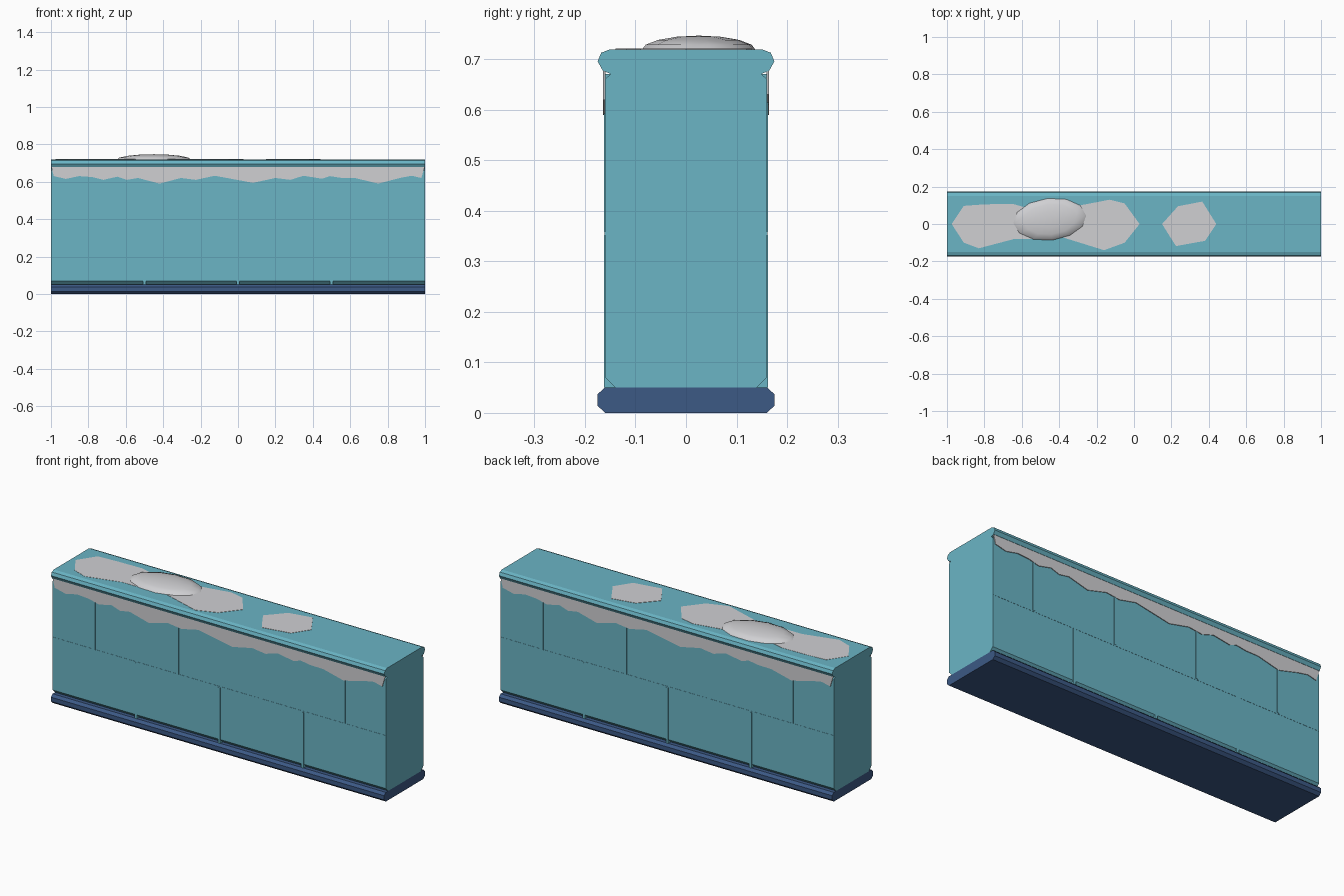
import bpy, bmesh, math
from mathutils import Matrix

if "Cube" in bpy.data.objects:
    bpy.data.objects.remove(bpy.data.objects["Cube"])


def material(name, rgb):
    m = bpy.data.materials.new(name)
    m.diffuse_color = (*rgb, 1)
    m.use_nodes = True
    m.node_tree.nodes["Principled BSDF"].inputs["Base Color"].default_value = m.diffuse_color
    return m


TEAL = material("teal_stone", (0.145, 0.46, 0.56))
NAVY = material("navy_base", (0.045, 0.10, 0.235))
SNOW = material("pale_snow", (0.63, 0.63, 0.65))


def finish(name, bm, mat):
    bmesh.ops.recalc_face_normals(bm, faces=bm.faces)
    me = bpy.data.meshes.new(name)
    bm.to_mesh(me)
    bm.free()
    me.materials.append(mat)
    ob = bpy.data.objects.new(name, me)
    bpy.context.collection.objects.link(ob)
    return ob


def prism(name, pts, offset, mat, turn=0.0):
    """Extrude a closed outline of 3D points by an offset, then turn about z."""
    bm = bmesh.new()
    face = bm.faces.new([bm.verts.new(p) for p in pts])
    ext = bmesh.ops.extrude_face_region(bm, geom=[face])["geom"]
    bmesh.ops.translate(bm, vec=offset,
                        verts=[v for v in ext if isinstance(v, bmesh.types.BMVert)])
    bmesh.ops.triangulate(bm, faces=[f for f in bm.faces if len(f.verts) > 4])
    bmesh.ops.rotate(bm, verts=bm.verts, matrix=Matrix.Rotation(turn, 3, 'Z'))
    return finish(name, bm, mat)


def lengthwise(name, half, mat):
    """Mirror a half profile (y, z) and run it along the wall."""
    prof = half + [(-y, z) for y, z in reversed(half)]
    return prism(name, [(-1, y, z) for y, z in prof], (2, 0, 0), mat)


def box(name, x0, x1, y0, y1, z0, z1, mat, turn=0.0):
    return prism(name, [(x0, y0, z0), (x1, y0, z0), (x1, y1, z0), (x0, y1, z0)],
                 (0, 0, z1 - z0), mat, turn)


# Chamfered base, block body and rounded cap
lengthwise("base_plinth", [(0.16, 0), (0.175, 0.014), (0.175, 0.037), (0.161, 0.05)], NAVY)
lengthwise("wall_body", [(0.14, 0.05), (0.16, 0.07), (0.16, 0.661), (0.149, 0.671)], TEAL)
lengthwise("wall_cap", [(0.149, 0.671), (0.165, 0.678), (0.175, 0.696),
                        (0.168, 0.713), (0.15, 0.72)], TEAL)

# Snow fringe outline under the cap
fringe = [(-.985, .63), (-.92, .615), (-.85, .63), (-.78, .625), (-.72, .61),
          (-.645, .627), (-.595, .61), (-.535, .62), (-.42, .59), (-.305, .62),
          (-.225, .61), (-.125, .632), (-.005, .61), (.08, .594), (.20, .62),
          (.28, .61), (.35, .632), (.45, .616), (.49, .63), (.55, .621),
          (.625, .62), (.75, .59), (.87, .621), (.93, .632), (.98, .62)]
outline = [(-.998, .679)] + fringe + [(.998, .679)]

# Joint seams and snow fringe on both long sides (back is the front turned round)
for side, turn in (("front", 0.0), ("back", math.pi)):
    box(side + "_course_seam", -1, 1, -0.161, -0.155, 0.352, 0.358, TEAL, turn)
    for i, x in enumerate((-0.5, 0, 0.5)):
        box(f"{side}_lower_seam_{i}", x - .007, x + .007, -0.1627, -0.13, 0.05, 0.352, TEAL, turn)
    for i, x in enumerate((-0.75, -0.25, 0.25, 0.75)):
        box(f"{side}_upper_seam_{i}", x - .007, x + .007, -0.1627, -0.13, 0.358, 0.671, TEAL, turn)
    prism(side + "_snow_fringe", [(x, -0.164, z) for x, z in outline], (0, 0.005, 0), SNOW, turn)

# Thin snow patches on top
patches = {
    "left_snow_patch": [(-.975, 0), (-.91, .097), (-.80, .105), (-.65, .108), (-.55, .08),
                        (-.50, 0), (-.55, -.08), (-.64, -.08), (-.83, -.13), (-.91, -.10)],
    "middle_snow_patch": [(-.52, 0), (-.40, .08), (-.26, .105), (-.13, .13), (-.05, .11),
                          (.03, 0), (-.05, -.10), (-.16, -.14), (-.37, -.075)],
    "right_snow_patch": [(.15, 0), (.235, .095), (.365, .12), (.44, 0),
                         (.38, -.09), (.225, -.118), (.20, -.08)],
}
for i, (name, pts) in enumerate(patches.items()):
    prism(name, [(x, y, 0.717) for x, y in pts], (0, 0, 0.004 + 0.0003 * i), SNOW)

# Low snow mound: upper half of a flattened sphere
bm = bmesh.new()
bmesh.ops.create_uvsphere(bm, u_segments=12, v_segments=8, radius=1)
bmesh.ops.delete(bm, geom=[v for v in bm.verts if v.co.z < -0.01], context='VERTS')
rim = [e for e in bm.edges if e.is_boundary]
bmesh.ops.contextual_create(bm, geom=rim)
bmesh.ops.transform(bm, verts=bm.verts,
                    matrix=Matrix.Translation((-0.45, 0.025, 0.718))
                    @ Matrix.Rotation(math.radians(6), 4, 'Z')
                    @ Matrix.Diagonal((0.2, 0.114, 0.029, 1)))
mound = finish("snow_mound", bm, SNOW)
for p in mound.data.polygons:
    p.use_smooth = len(p.vertices) <= 4
